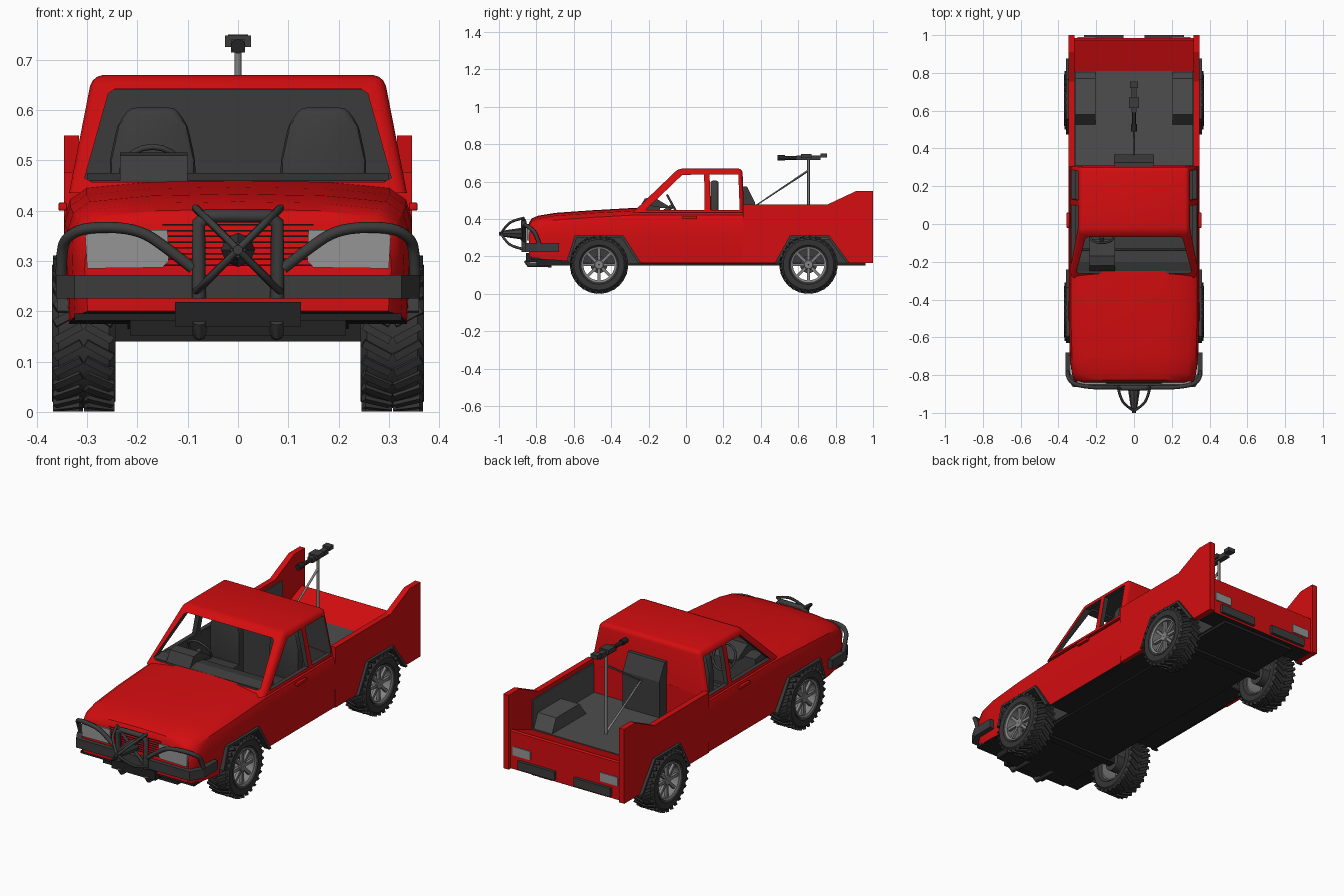
import bpy, bmesh, math
from mathutils import Vector, Matrix

cube = bpy.data.objects.get("Cube")
if cube:
    bpy.data.objects.remove(cube)


def material(name, r, g, b):
    m = bpy.data.materials.new(name)
    m.use_nodes = True
    m.diffuse_color = (r, g, b, 1)
    m.node_tree.nodes["Principled BSDF"].inputs["Base Color"].default_value = (r, g, b, 1)
    return m


def grey(name, v):
    return material(name, v, v, v)


RED = material("red_paint", .66, .004, .005)
BLACK = grey("underbody_black", .016)
TYRE = grey("tyre_rubber", .035)
TRIM = grey("dark_trim", .045)
LINER = grey("bed_liner", .075)
STEEL = grey("steel", .22)
LAMP = grey("lamp_grey", .3)


def finish(name, bm, *mats, smooth=None):
    bmesh.ops.recalc_face_normals(bm, faces=bm.faces)
    me = bpy.data.meshes.new(name)
    bm.to_mesh(me)
    bm.free()
    for m in mats:
        me.materials.append(m)
    ob = bpy.data.objects.new(name, me)
    bpy.context.collection.objects.link(ob)
    if smooth:
        shade(ob, smooth)
    return ob


def activate(ob):
    bpy.ops.object.select_all(action='DESELECT')
    ob.select_set(True)
    bpy.context.view_layer.objects.active = ob


def shade(ob, angle=35):
    activate(ob)
    bpy.ops.object.shade_smooth_by_angle(angle=math.radians(angle))


def prism(name, pts, axis, a, b, *mats, bevel=0):
    """Extrude a flat outline along x (points y, z) or y (points x, z)."""
    bm = bmesh.new()
    put = (lambda p, t: (t, *p)) if axis == 'x' else (lambda p, t: (p[0], t, p[1]))
    f = bm.faces.new([bm.verts.new(put(p, a)) for p in pts])
    new = bmesh.ops.extrude_face_region(bm, geom=[f])["geom"]
    move = Vector(put((0, 0), b - a))
    bmesh.ops.translate(bm, vec=move, verts=[v for v in new if isinstance(v, bmesh.types.BMVert)])
    if bevel:
        bmesh.ops.bevel(bm, geom=bm.edges[:], offset=bevel, segments=2, profile=.5, affect='EDGES')
    return finish(name, bm, *mats, smooth=40 if bevel else None)


def box(name, x, y, z, *mats, bevel=0):
    pts = [(y[0], z[0]), (y[1], z[0]), (y[1], z[1]), (y[0], z[1])]
    return prism(name, pts, 'x', x[0], x[1], *mats, bevel=bevel)


def tube(name, pts, r, mat, cyclic=False, kind='POLY'):
    cu = bpy.data.curves.new(name, 'CURVE')
    cu.dimensions = '3D'
    cu.bevel_depth, cu.bevel_resolution, cu.use_fill_caps = r, 2, True
    sp = cu.splines.new(kind)
    sp.points.add(len(pts) - 1)
    for p, co in zip(sp.points, pts):
        p.co = (*co, 1)
    sp.use_cyclic_u = cyclic
    if kind == 'NURBS':
        sp.order_u, sp.use_endpoint_u, sp.resolution_u = 3, True, 5
    cu.materials.append(mat)
    ob = bpy.data.objects.new(name, cu)
    bpy.context.collection.objects.link(ob)
    activate(ob)
    bpy.ops.object.convert(target='MESH')
    shade(bpy.context.object, 50)
    return bpy.context.object


def cut(ob, cutter):
    """Subtract a cutter, whose faces leave dark trim behind."""
    for m in (RED, TRIM):
        cutter.data.materials.append(m)
    for f in cutter.data.polygons:
        f.material_index = 1
    mod = ob.modifiers.new("cut", 'BOOLEAN')
    mod.operation, mod.solver, mod.object = 'DIFFERENCE', 'EXACT', cutter
    activate(ob)
    bpy.ops.object.modifier_apply(modifier=mod.name)
    bpy.data.objects.remove(cutter)


FRONT_ARCH = [(-.635, .1), (-.63, .2), (-.595, .312), (-.335, .312), (-.24, .165), (-.24, .1)]
REAR_ARCH = [(.475, .1), (.475, .165), (.555, .312), (.765, .312), (.875, .165), (.875, .1)]


def cut_arches(ob, outline):
    for s in (-1, 1):
        cut(ob, prism("arch_cutter", outline, 'x', s * .22, s * .5))


# Hood, nose and lower cab as a loft: y, half width, top, bottom
bm = bmesh.new()
rings = []
for y, w, t, b in [(-.84, .305, .365, .2), (-.825, .318, .39, .195), (-.79, .33, .405, .19), (-.7, .34, .42, .18),
                   (-.5, .346, .434, .165), (-.27, .346, .447, .165), (.31, .346, .447, .165)]:
    half = [(w - .006, b), (w, (b + t) / 2), (w - .001, t - .06), (w - .012, t - .025),
            (w - .045, t - .002), (w * .5, t + .01)]
    ring = half + [(0, t + .013)] + [(-x, z) for x, z in reversed(half)]
    rings.append([bm.verts.new((x, y, z)) for x, z in ring])
for a, b in zip(rings, rings[1:]):
    for i in range(len(a)):
        j = (i + 1) % len(a)
        bm.faces.new((a[i], a[j], b[j], b[i]))
bm.faces.new(rings[0])
bm.faces.new(rings[-1])
body = finish("front_body", bm, RED, TRIM, BLACK)
for f in body.data.polygons:
    f.material_index = 2 if f.normal.z < -.8 else 0
cut_arches(body, FRONT_ARCH)
cut(body, box("cabin_cutter", (-.31, .31), (-.25, .285), (.22, .6)))
shade(body)


# Cab roof and pillars
def greenhouse(name, low, high, bevel, *mats):
    bm = bmesh.new()
    vs = [[bm.verts.new((x, y, z)) for x, y in ((-w, y0), (w, y0), (w, y1), (-w, y1))]
          for w, y0, y1, z in (low, high)]
    bm.faces.new(vs[0])
    bm.faces.new(vs[1])
    for i in range(4):
        j = (i + 1) % 4
        bm.faces.new((vs[0][i], vs[0][j], vs[1][j], vs[1][i]))
    if bevel:
        edges = [e for e in bm.edges if max(v.co.z for v in e.verts) > .6]
        bmesh.ops.bevel(bm, geom=edges, offset=bevel, segments=3, profile=.5, affect='EDGES')
    return finish(name, bm, *mats)


cab = greenhouse("cab", (.336, -.285, .31, .435), (.29, -.04, .302, .67), .022, RED, TRIM)
cut(cab, greenhouse("inner_cutter", (.316, -.258, .288, .425), (.268, -.012, .282, .648), 0))
cut(cab, prism("windscreen_cutter", [(-.305, .465), (-.29, .457), (.29, .457), (.305, .465),
                                     (.258, .633), (.245, .642), (-.245, .642), (-.258, .633)], 'y', -.5, -.02))
cut(cab, prism("door_window_cutter", [(-.215, .449), (-.02, .636), (.097, .638), (.1, .449)], 'x', -.5, .5))
cut(cab, prism("rear_window_cutter", [(.132, .449), (.126, .638), (.28, .638), (.287, .449)], 'x', -.5, .5))
shade(cab)

# Cargo bed: floor block, sides with raised tail fins, liner and wheel boxes
bed = prism("bed_block", [(.3, .167), (.3, .3), (.81, .3), (.975, .365), (.985, .36), (.985, .167)],
            'x', -.32, .32, RED, TRIM, BLACK)
for f in bed.data.polygons:
    f.material_index = 2 if f.normal.z < -.8 else 0
cut_arches(bed, REAR_ARCH)
box("bed_floor", (-.315, .315), (.31, .81), (.298, .304), LINER)
for s, side in ((1, "left"), (-1, "right")):
    wall = prism(side + "_bed_side", [(.305, .165), (.305, .477), (.755, .477), (.91, .55), (1, .55), (1, .165)],
                 'x', s * .316, s * .346, RED, TRIM)
    cut_arches(wall, REAR_ARCH)
    box(side + "_bed_wall_liner", (s * .31, s * .317), (.31, .81), (.3, .455), LINER)
    prism(side + "_wheel_box", [(.515, .29), (.58, .375), (.77, .375), (.81, .29)], 'x', s * .205, s * .317, LINER)
    box(side + "_tail_lamp", (s * .2, s * .3), (.98, .99), (.24, .285), LAMP)
    box(side + "_rear_bumper", (s * .055, s * .265), (.98, 1), (.178, .222), TRIM)
    box(side + "_door_handle", (s * .34, s * .357), (-.02, .06), (.4, .416), RED, bevel=.003)
    # Arch lips
    for place, arch in (("front", FRONT_ARCH), ("rear", REAR_ARCH)):
        path = arch[1:-1]
        mid = Vector((sum(p[0] for p in path) / 4, .17))
        inner = [tuple(mid + (Vector(p) - mid) * .92) for p in path]
        prism(f"{side}_{place}_arch_lip", path + inner[::-1], 'x', s * .33, s * .36, TRIM)
prism("cab_back_box", [(.305, .3), (.305, .575), (.325, .575), (.368, .49), (.368, .3)], 'x', -.105, .105, TRIM)

# Underbody
box("chassis", (-.215, .215), (-.8, .96), (.152, .2), BLACK)
box("floor_pan", (-.325, .325), (-.24, .475), (.16, .18), BLACK)

# Interior
prism("dashboard", [(-.25, .3), (-.25, .46), (-.2, .475), (-.14, .465), (-.13, .3)], 'x', -.3, .3, TRIM)
prism("instrument_hood", [(-.25, .46), (-.08, .46), (-.1, .474), (-.17, .516), (-.22, .51)], 'x', -.235, -.1, TRIM)
ring = []
for i in range(20):
    a = i * math.tau / 20
    ring.append((-.17 + .062 * math.cos(a), -.07 - .03 * math.sin(a), .472 + .055 * math.sin(a)))
tube("steering_wheel", ring, .006, TRIM, cyclic=True)
tube("steering_column", [(-.17, -.14, .42), (-.17, -.07, .472)], .012, TRIM)
for s, side in ((1, "left"), (-1, "right")):
    prism(side + "_seat_back", [(s * .17 + x, z) for x, z in ((-.085, .28), (.085, .28), (.085, .5), (.07, .57),
          (.045, .605), (-.045, .605), (-.07, .57), (-.085, .5))], 'y', .13, .175, TRIM, bevel=.012)
    box(side + "_seat_base", (s * .085, s * .255), (-.03, .16), (.23, .34), TRIM, bevel=.015)

# Front end: grille, lamps, bumper and guard bars
for i in range(8):
    z = .29 + i * .0115
    box("grille_slot", (-.15, .15), (-.844, -.835), (z, z + .003), BLACK)
bumper = [(-.362, -.68), (-.362, -.8), (-.325, -.862), (.325, -.862), (.362, -.8), (.362, -.68),
          (.335, -.68), (.335, -.79), (.31, -.83), (-.31, -.83), (-.335, -.79), (-.335, -.68)]
bm = bmesh.new()
f = bm.faces.new([bm.verts.new((x, y, .225)) for x, y in bumper])
new = bmesh.ops.extrude_face_region(bm, geom=[f])["geom"]
bmesh.ops.translate(bm, vec=(0, 0, .047), verts=[v for v in new if isinstance(v, bmesh.types.BMVert)])
finish("front_bumper", bm, TRIM)
box("skid_plate", (-.125, .125), (-.856, -.7), (.17, .218), BLACK)
box("front_valance", (-.325, .325), (-.825, -.68), (.182, .195), BLACK)
tube("guard_hoop", [(-.078, -.865, .225), (-.078, -.868, .375), (-.06, -.868, .39), (.06, -.868, .39),
                    (.078, -.868, .375), (.078, -.865, .225)], .014, TRIM)
for s, side in ((1, "left"), (-1, "right")):
    prism(side + "_headlamp", [(s * x, z) for x, z in ((.138, .3), (.15, .287), (.3, .285), (.304, .35), (.29, .36),
                                                      (.14, .362))], 'y', -.849, -.8, LAMP)
    tube(side + "_guard_bar", [(s * x, y, z) for x, y, z in ((.09, -.866, .285), (.14, -.866, .325), (.2, -.866, .365),
         (.3, -.855, .368), (.34, -.83, .35), (.352, -.8, .32), (.352, -.78, .25))], .011, TRIM, kind='NURBS')
    tube(side + "_tow_tube", [(s * .077, -.855, .18), (s * .077, -.84, .156), (s * .077, -.72, .156)], .014, TRIM)
    # Curved claws meeting at a forward spike
    for t in (-1, 1):
        tube("spike_claw", [(s * .085, -.865, .322 + t * .084), (s * .07, -.93, .322 + t * .07),
                            (s * .035, -.968, .322 + t * .035), (0, -.99, .322)], .007, TRIM, kind='NURBS')
        tube("cross_bar", [(s * .085, -.87, .322 + t * .084), (0, -.875, .322)], .008, TRIM)
bm = bmesh.new()
bmesh.ops.create_cone(bm, cap_ends=True, segments=8, radius1=.034, radius2=.016, depth=.12,
                      matrix=Matrix.Translation((0, -.92, .322)) @ Matrix.Rotation(math.pi / 2, 4, 'X'))
finish("centre_spike", bm, TRIM)
tube("spike_tip", [(0, -.97, .322), (0, -1, .322)], .01, TRIM)

# Gun post and gun
tube("gun_post", [(0, .655, .3), (0, .655, .72)], .007, STEEL)
tube("gun_brace", [(0, .655, .66), (0, .37, .47), (0, .655, .31)], .006, STEEL)
box("gun_receiver", (-.014, .014), (.59, .72), (.715, .74), TRIM)
box("gun_ammo_box", (-.026, .026), (.615, .67), (.726, .748), TRIM)
box("gun_grip", (-.02, .02), (.72, .755), (.73, .75), TRIM)
tube("gun_barrel", [(0, .6, .727), (0, .5, .727)], .01, BLACK)
tube("gun_muzzle", [(0, .53, .727), (0, .49, .727)], .015, BLACK)


# Wheels: turned tyre with chevron lugs, open rim and eight spokes
def lathe(name, profile, mat):
    bm = bmesh.new()
    vs = [bm.verts.new((x, 0, r)) for x, r in profile]
    edges = [bm.edges.new((vs[i - 1], vs[i])) for i in range(len(vs))]
    bmesh.ops.spin(bm, geom=vs + edges, cent=(0, 0, 0), axis=(1, 0, 0), angle=math.tau, steps=36, use_merge=True)
    bmesh.ops.remove_doubles(bm, verts=bm.verts, dist=1e-5)
    return finish(name, bm, mat, smooth=35)


def block_ring(name, count, size, place, mat):
    bm = bmesh.new()
    for i in range(count):
        turn = Matrix.Rotation(i * math.tau / count, 4, 'X')
        for m in place:
            bmesh.ops.create_cube(bm, size=1, matrix=turn @ m @ Matrix.Diagonal((*size, 1)))
    return finish(name, bm, mat)


tread = [Matrix.Translation((s * .031, 0, .148)) @ Matrix.Rotation(s * .5, 4, 'Z') for s in (-1, 1)]
parts = [
    lathe("tyre", [(-.05, .092), (.05, .092), (.062, .105), (.063, .135), (.05, .148), (-.05, .148),
                   (-.063, .135), (-.062, .105)], TYRE),
    block_ring("tread", 28, (.06, .015, .014), tread, TYRE),
    lathe("rim", [(-.05, .086), (.054, .084), (.058, .094), (-.05, .094)], STEEL),
    lathe("hub", [(.01, .002), (.05, .002), (.05, .022), (.04, .03), (.01, .03)], STEEL),
    block_ring("spokes", 8, (.014, .015, .07), [Matrix.Translation((.04, 0, .055))], STEEL),
    lathe("brake_drum", [(-.06, .002), (.0, .002), (.0, .045), (-.06, .045)], TRIM)]
for y, place in ((-.465, "front"), (.655, "rear")):
    box(place + "_axle", (-.27, .27), (y - .02, y + .02), (.14, .18), BLACK)
    for s, side in ((1, "left"), (-1, "right")):
        for p in parts:
            ob = bpy.data.objects.new(f"{side}_{place}_{p.name}", p.data)
            bpy.context.collection.objects.link(ob)
            ob.location = (s * .307, y, .156)
            ob.rotation_euler.z = 0 if s > 0 else math.pi
for p in parts:
    bpy.data.objects.remove(p)
